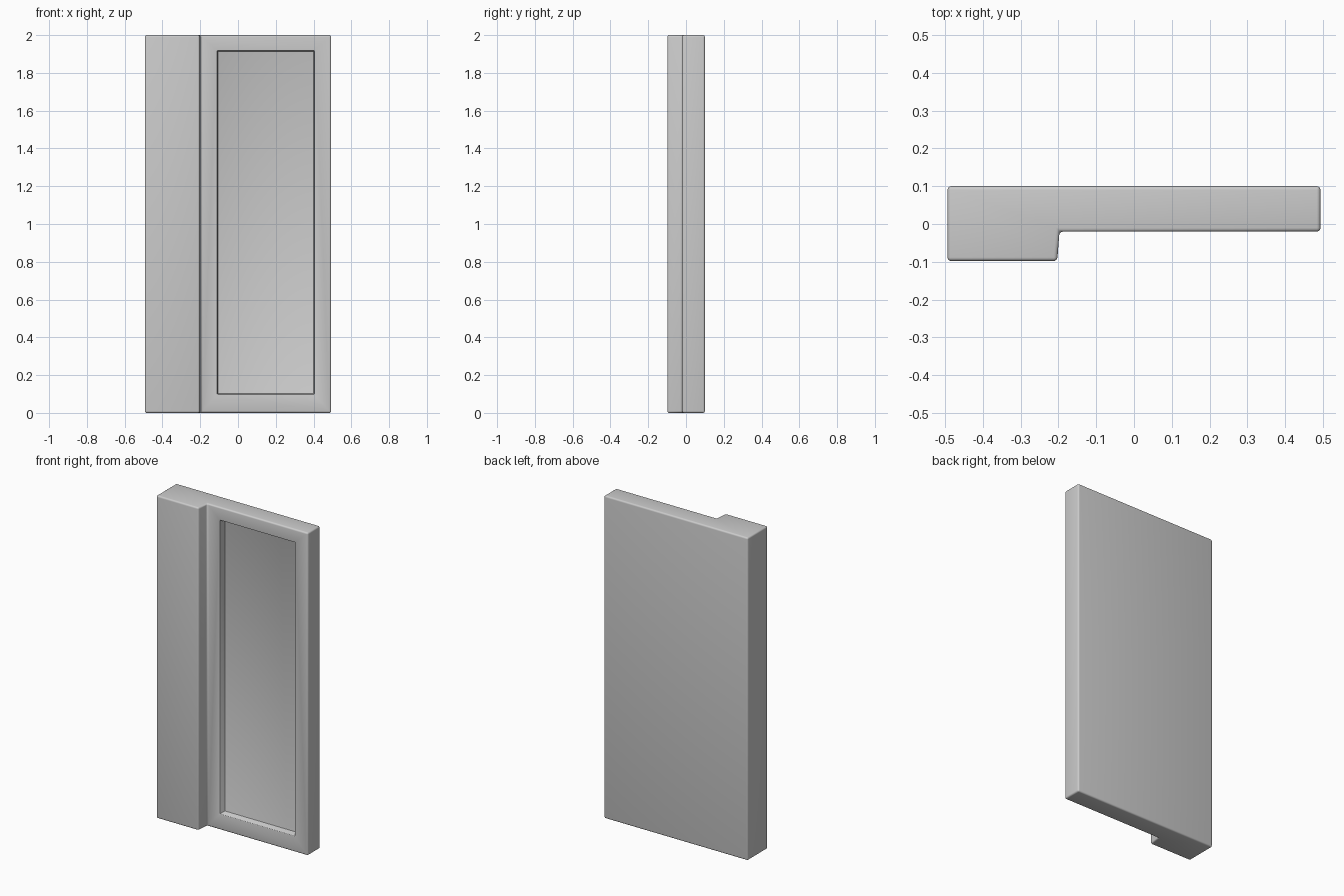
import bpy, bmesh, math

if "Cube" in bpy.data.objects:
    bpy.data.objects.remove(bpy.data.objects["Cube"])


def mesh_object(name, bm):
    bmesh.ops.recalc_face_normals(bm, faces=bm.faces)
    me = bpy.data.meshes.new(name)
    bm.to_mesh(me)
    bm.free()
    ob = bpy.data.objects.new(name, me)
    bpy.context.collection.objects.link(ob)
    return ob


def loft(bm, lower, upper):
    # closed solid between two matching outlines
    a = [bm.verts.new(p) for p in lower]
    b = [bm.verts.new(p) for p in upper]
    bm.faces.new(a)
    bm.faces.new(b[::-1])
    n = len(a)
    for i in range(n):
        j = (i + 1) % n
        bm.faces.new((a[i], a[j], b[j], b[i]))


# Wall slab with a thicker pillar on the left
outline = [(-0.493, 0.1), (-0.493, -0.098), (-0.203, -0.098),
           (-0.197, -0.02), (0.493, -0.02), (0.493, 0.1)]
bm = bmesh.new()
loft(bm, [(x, y, 0) for x, y in outline], [(x, y, 2) for x, y in outline])
panel = mesh_object("wall_panel", bm)

# Cutter for the recessed field, narrowing slightly inwards
def rect(x0, x1, z0, z1, y):
    return [(x0, y, z0), (x1, y, z0), (x1, y, z1), (x0, y, z1)]


bm = bmesh.new()
loft(bm, rect(-0.114, 0.407, 0.094, 1.922, -0.06),
     rect(-0.106, 0.402, 0.102, 1.914, 0.022))
cutter = mesh_object("recess_cutter", bm)
cutter.hide_render = True
cutter.hide_set(True)

# Rounded edges, then the recess
bev = panel.modifiers.new("edges", 'BEVEL')
bev.width = 0.01
bev.segments = 4
bev.limit_method = 'ANGLE'
cut = panel.modifiers.new("recess", 'BOOLEAN')
cut.operation = 'DIFFERENCE'
cut.solver = 'EXACT'
cut.object = cutter
soft = panel.modifiers.new("recess_edges", 'BEVEL')
soft.width = 0.004
soft.segments = 2
soft.limit_method = 'ANGLE'
soft.angle_limit = math.radians(60)

bpy.context.view_layer.objects.active = panel
panel.select_set(True)
for m in list(panel.modifiers):
    bpy.ops.object.modifier_apply(modifier=m.name)
bpy.data.objects.remove(cutter)
bpy.ops.object.shade_smooth_by_angle(angle=math.radians(35))
